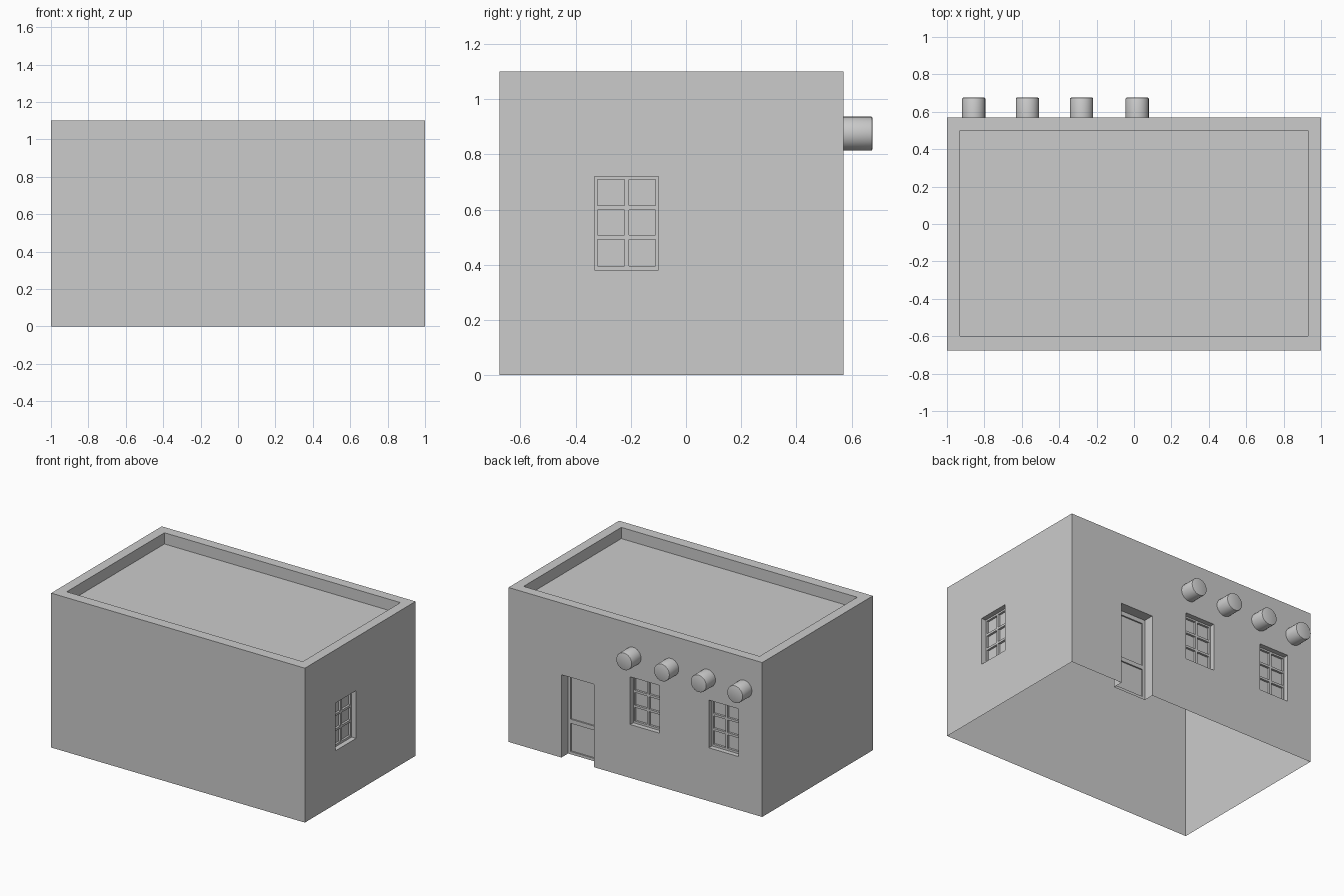
import bpy, bmesh
from math import pi
from mathutils import Matrix, Vector

if "Cube" in bpy.data.objects:
    bpy.data.objects.remove(bpy.data.objects["Cube"])

BACK, RIGHT = 0.57, 1.0          # planes of the walls that carry openings
OUT = 0.05                       # how far cutters stick out of a wall


def boxes_object(name, boxes):
    """One mesh made of axis-aligned boxes given as (low corner, high corner)."""
    bm = bmesh.new()
    for lo, hi in boxes:
        lo, hi = Vector(lo), Vector(hi)
        size = Matrix.Diagonal((*(hi - lo), 1))
        bmesh.ops.create_cube(bm, size=1, matrix=Matrix.Translation((lo + hi) / 2) @ size)
    return mesh_object(name, bm)


def mesh_object(name, bm):
    mesh = bpy.data.meshes.new(name)
    bm.to_mesh(mesh)
    bm.free()
    ob = bpy.data.objects.new(name, mesh)
    bpy.context.collection.objects.link(ob)
    return ob


def carve(target, boxes):
    cutter = boxes_object("cutter", boxes)
    cutter.hide_render = True
    mod = target.modifiers.new("carve", 'BOOLEAN')
    mod.operation, mod.solver, mod.object = 'DIFFERENCE', 'EXACT', cutter
    bpy.context.view_layer.objects.active = target
    bpy.ops.object.modifier_apply(modifier=mod.name)
    bpy.data.objects.remove(cutter)


def wall_box(wall, a0, a1, z0, z1, depth):
    """Cutter into a wall: a0..a1 runs along it, depth goes inward."""
    if wall == "back":
        return (a0, BACK - depth, z0), (a1, BACK + OUT, z1)
    return (RIGHT - depth, a0, z0), (RIGHT + OUT, a1, z1)


# House shell
house = boxes_object("house_walls", [((-1, -0.675, 0), (1, BACK, 1.1))])

# Sunken roof behind the parapet, door recess and window recesses
windows = [("back", -0.075), ("back", -0.695), ("right", -0.215)]
recesses = [((-0.93, -0.6, 1.02), (0.93, 0.5, 1.2)),
            wall_box("back", 0.325, 0.583, -0.1, 0.59, 0.075)]
recesses += [wall_box(w, c - 0.116, c + 0.116, 0.38, 0.72, 0.035) for w, c in windows]
carve(house, recesses)

# Window panes (two by three) and door panels, sunk a little deeper
panels = [wall_box(w, c + a0, c + a1, z0, z1, 0.05)
          for w, c in windows
          for a0, a1 in ((-0.105, -0.008), (0.008, 0.105))
          for z0, z1 in ((0.395, 0.492), (0.508, 0.598), (0.614, 0.708))]
panels += [wall_box("back", 0.345, 0.563, z0, z1, 0.085)
           for z0, z1 in ((0.02, 0.22), (0.25, 0.56))]
carve(house, panels)

# The shell is open underneath
bm = bmesh.new()
bm.from_mesh(house.data)
bm.normal_update()
floor = [f for f in bm.faces if all(abs(v.co.z) < 1e-4 for v in f.verts)]
bmesh.ops.delete(bm, geom=floor, context='FACES')
bm.to_mesh(house.data)
bm.free()

# Round roof beam ends along the back wall
for i, x in enumerate((-0.857, -0.57, -0.28, 0.017)):
    bm = bmesh.new()
    place = Matrix.Translation((x, 0.6225, 0.875)) @ Matrix.Rotation(-pi / 2, 4, 'X')
    bmesh.ops.create_cone(bm, cap_ends=True, segments=24, radius1=0.062, radius2=0.062,
                          depth=0.105, matrix=place)
    rim = [e for e in bm.edges if all(v.co.y > 0.67 for v in e.verts)]
    bmesh.ops.bevel(bm, geom=rim, offset=0.005, segments=2, affect='EDGES', profile=0.5)
    beam = mesh_object(f"roof_beam_{i + 1}", bm)
    bpy.ops.object.select_all(action='DESELECT')
    beam.select_set(True)
    bpy.context.view_layer.objects.active = beam
    bpy.ops.object.shade_smooth_by_angle()
